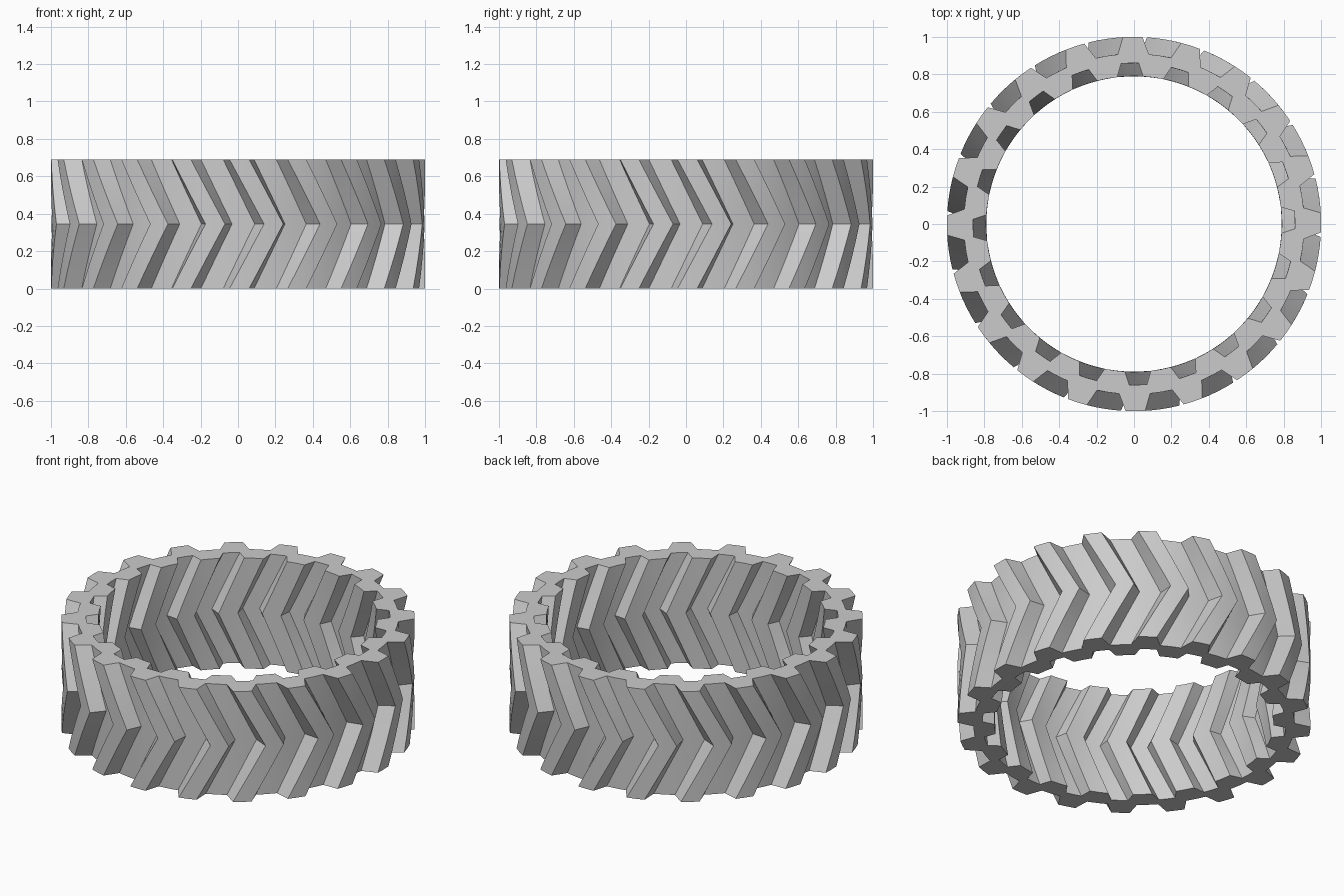
import bpy, bmesh
from math import radians, cos, sin

cube = bpy.data.objects.get("Cube")
if cube:
    bpy.data.objects.remove(cube, do_unlink=True)

TEETH = 20
HEIGHT = 0.69
TWIST = 10.6          # degrees the middle leads the two ends
HALF_STEPS = 4
TIP, ROOT = 1.0, 0.91             # outer teeth
IN_TIP, IN_ROOT = 0.79, 0.86      # inner teeth

# One tooth pitch as (angle, radius); both sides have matching point counts
outer = [(-5, ROOT), (-2.6, TIP), (0.4, TIP), (3.4, TIP), (5.4, ROOT), (9.2, ROOT)]
inner = [(-3.6, IN_TIP), (-1.7, IN_ROOT), (1.45, IN_ROOT), (4.6, IN_ROOT),
         (6.5, IN_TIP), (10.45, IN_TIP)]


def ring(bm, pitch, z, turn):
    """Add the points of one full toothed loop."""
    verts = []
    for t in range(TEETH):
        for angle, r in pitch:
            a = radians(angle + turn + t * 360 / TEETH)
            verts.append(bm.verts.new((r * cos(a), r * sin(a), z)))
    return verts


def band(bm, low, high):
    """Join two loops with quads."""
    n = len(low)
    for i in range(n):
        j = (i + 1) % n
        bm.faces.new((low[i], low[j], high[j], high[i]))


# Herringbone ring: the profile turns forward to mid height, then back
bm = bmesh.new()
layers = []
for k in range(2 * HALF_STEPS + 1):
    f = k / (2 * HALF_STEPS)
    turn = TWIST * (1 - abs(2 * f - 1))
    layers.append((ring(bm, outer, f * HEIGHT, turn), ring(bm, inner, f * HEIGHT, turn)))
for (o1, i1), (o2, i2) in zip(layers, layers[1:]):
    band(bm, o1, o2)
    band(bm, i2, i1)
band(bm, layers[-1][0], layers[-1][1])
band(bm, layers[0][1], layers[0][0])
bmesh.ops.recalc_face_normals(bm, faces=bm.faces)

mesh = bpy.data.meshes.new("herringbone_ring")
bm.to_mesh(mesh)
bm.free()
obj = bpy.data.objects.new("herringbone_ring", mesh)
bpy.context.collection.objects.link(obj)

# Plain grey
mat = bpy.data.materials.new("light_grey")
mat.use_nodes = True
grey = (0.6, 0.6, 0.6, 1)
mat.diffuse_color = grey
mat.node_tree.nodes["Principled BSDF"].inputs["Base Color"].default_value = grey
mesh.materials.append(mat)

bpy.ops.object.select_all(action='DESELECT')
obj.select_set(True)
bpy.context.view_layer.objects.active = obj
bpy.ops.object.shade_smooth_by_angle(angle=radians(20))
